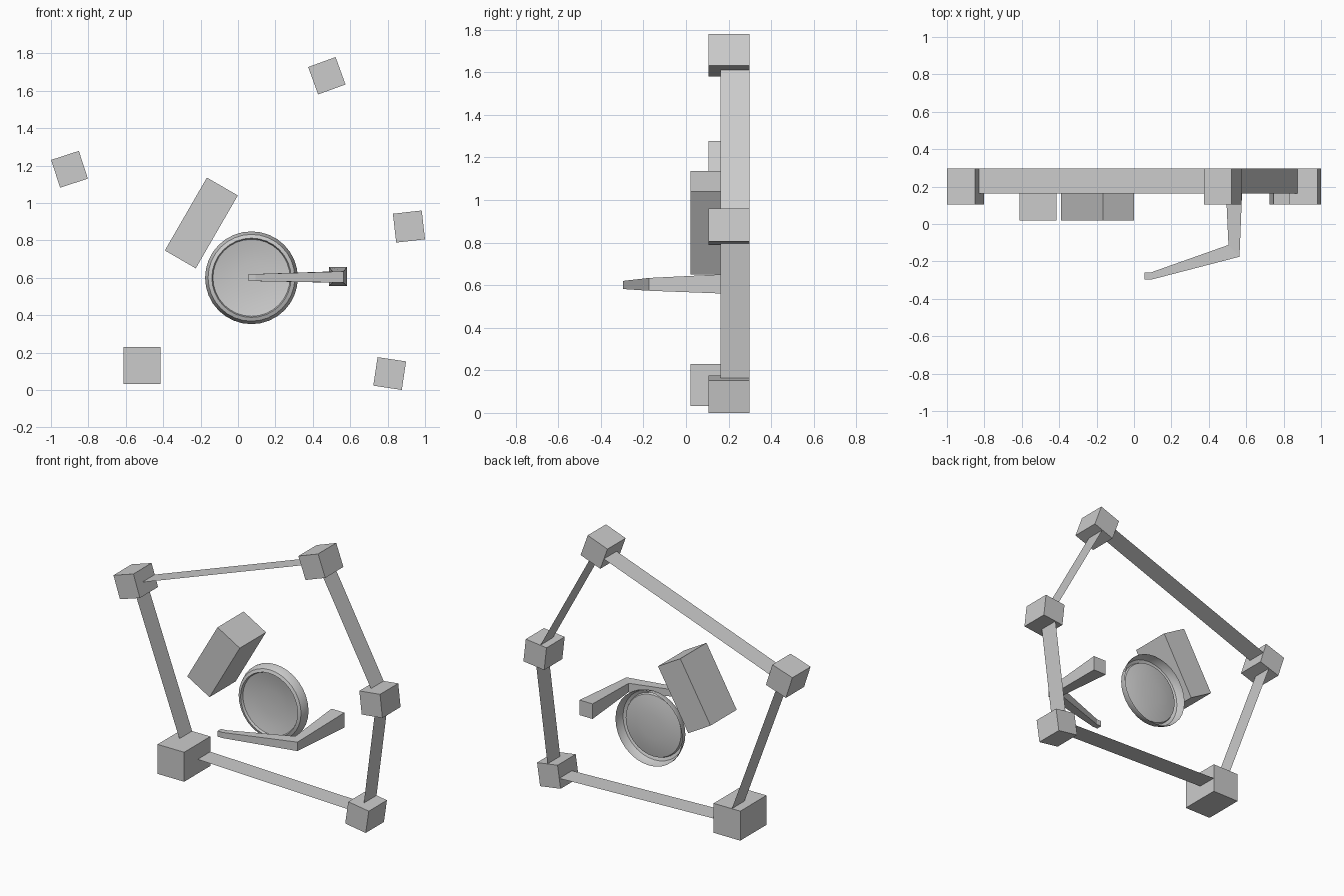
import bpy, bmesh
from math import radians, sin, cos, tau

if "Cube" in bpy.data.objects:
    bpy.data.objects.remove(bpy.data.objects["Cube"])

BACK = 0.298


def mesh_object(name, verts, faces, fix=True):
    mesh = bpy.data.meshes.new(name)
    mesh.from_pydata(verts, [], faces)
    if fix:
        bm = bmesh.new()
        bm.from_mesh(mesh)
        bmesh.ops.recalc_face_normals(bm, faces=bm.faces)
        bm.to_mesh(mesh)
        bm.free()
    ob = bpy.data.objects.new(name, mesh)
    bpy.context.collection.objects.link(ob)
    return ob


def block(name, x, z, width, height, front, tilt):
    """Box from y=front to the back plane, turned counterclockwise in front view."""
    bpy.ops.mesh.primitive_cube_add(size=1, location=(x, (front + BACK) / 2, z),
                                    rotation=(0, -radians(tilt), 0))
    ob = bpy.context.object
    ob.name = name
    ob.scale = (width, BACK - front, height)
    return ob


# corner blocks: x, z, size, front y, tilt
corners = [(-0.901, 1.18, 0.156, 0.105, 18),
           (0.475, 1.68, 0.156, 0.105, 20),
           (0.914, 0.874, 0.155, 0.105, 6.5),
           (0.811, 0.088, 0.154, 0.105, -8.5),
           (-0.513, 0.131, 0.198, 0.02, 0)]
for i, (x, z, size, front, tilt) in enumerate(corners):
    block(f"corner_block_{i + 1}", x, z, size, size, front, tilt)

# flat strips joining the corner blocks
for i, a in enumerate(corners):
    b = corners[(i + 1) % len(corners)]
    mesh_object(f"strip_{i + 1}",
                [(a[0], 0.163, a[1]), (b[0], 0.163, b[1]),
                 (b[0], BACK, b[1]), (a[0], BACK, a[1])], [(0, 1, 2, 3)])

# long tilted block
block("tilted_block", -0.196, 0.893, 0.191, 0.45, 0.02, -30)

# dish: (radius, y) profile spun around the y axis
profile = [(0.248, 0.292), (0.248, 0.276), (0.232, 0.235), (0.212, 0.227),
           (0.206, 0.243), (0.15, 0.254), (0.08, 0.260), (0.02, 0.262)]
N = 32
verts = [(0.072 + r * cos(tau * k / N), y, 0.60 + r * sin(tau * k / N))
         for r, y in profile for k in range(N)]
faces = [(j * N + k, j * N + (k + 1) % N, (j + 1) * N + (k + 1) % N, (j + 1) * N + k)
         for j in range(len(profile) - 1) for k in range(N)]
faces.append(tuple((len(profile) - 1) * N + k for k in range(N)))
# faces wind so that the normals point to the front
dish = mesh_object("dish", verts, faces, fix=False)
bpy.ops.object.select_all(action='DESELECT')
dish.select_set(True)
bpy.context.view_layer.objects.active = dish
bpy.ops.object.shade_smooth_by_angle(angle=radians(25))

# bent arm: inner x, y, outer x, y, low z, high z per section
sections = [(0.056, -0.259, 0.056, -0.297, 0.582, 0.620),
            (0.090, -0.259, 0.094, -0.297, 0.582, 0.620),
            (0.505, -0.112, 0.564, -0.175, 0.574, 0.634),
            (0.486, BACK, 0.583, BACK, 0.556, 0.657)]
verts, faces = [], []
for xi, yi, xo, yo, lo, hi in sections:
    verts += [(xi, yi, lo), (xo, yo, lo), (xo, yo, hi), (xi, yi, hi)]
for s in range(len(sections) - 1):
    for k in range(4):
        n = (k + 1) % 4
        faces.append((s * 4 + k, s * 4 + n, s * 4 + 4 + n, s * 4 + 4 + k))
faces += [(0, 1, 2, 3), (12, 13, 14, 15)]
mesh_object("bent_arm", verts, faces)
